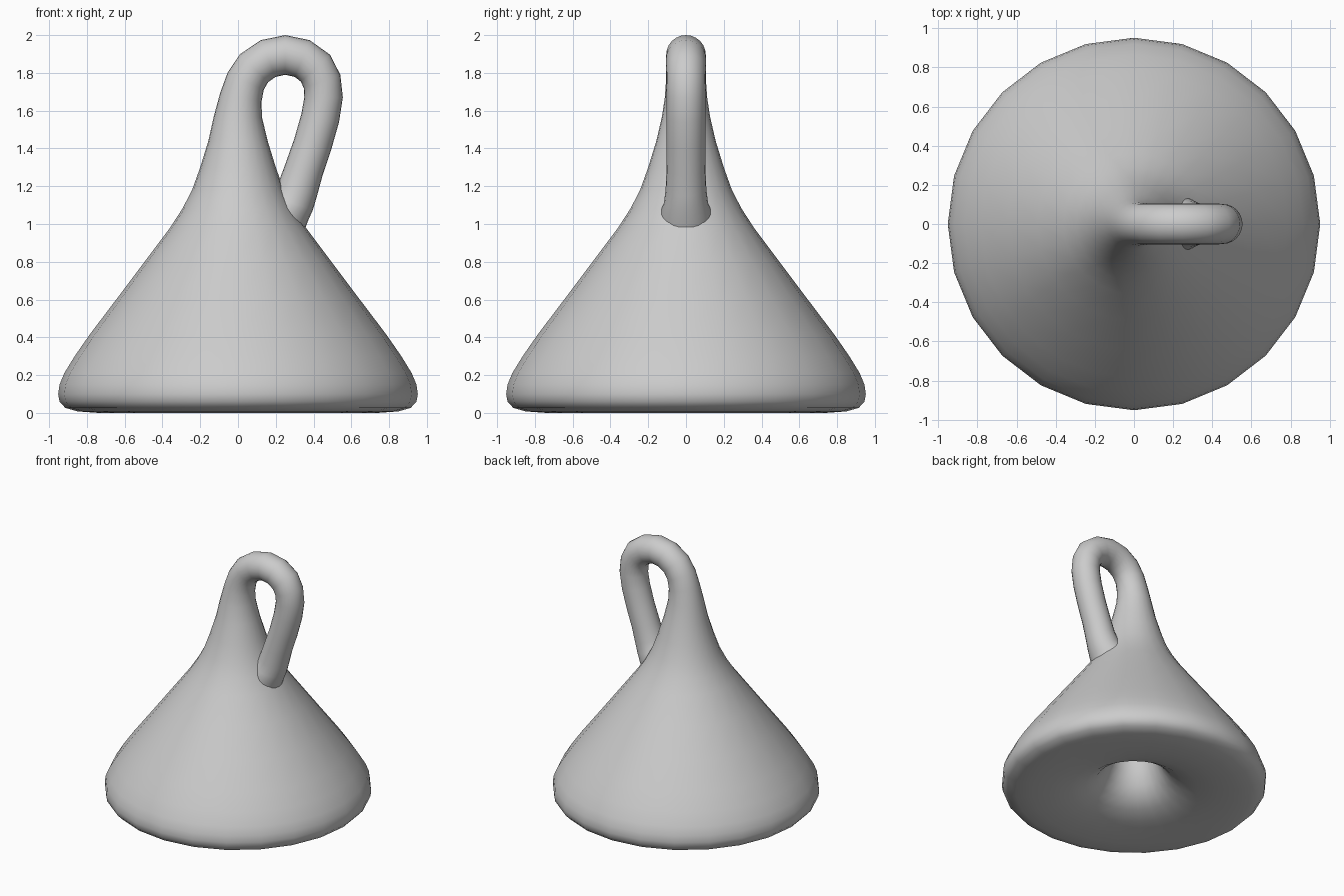
import bpy, bmesh, math

SIDES = 24

# Rings along one continuous tube: (centre x, centre z, radius, tilt in degrees)
inner_funnel = [(0, .50, .135, 0), (0, .38, .15, 0), (0, .27, .175, 0),
                (0, .18, .215, 0), (0, .11, .27, 0), (0, .06, .35, 0),
                (0, .025, .46, 0), (0, .005, .60, 0)]
base_rim = [(0, 0, .74, 0), (0, .008, .85, 0), (0, .027, .915, 0), (0, .06, .945, 0),
            (0, .10, .952, 0), (0, .15, .945, 0), (0, .21, .92, 0)]
cone = [(0, .30, .865, 0), (0, .415, .785, 0), (0, .60, .645, 0), (0, .80, .495, 0),
        (0, .98, .36, 0), (0, 1.08, .295, 0), (0, 1.18, .243, 0), (0, 1.30, .20, 0),
        (0, 1.44, .157, 0), (0, 1.57, .127, 2)]
loop = [(.015, 1.67, .112, 12), (.04, 1.755, .106, 25), (.085, 1.825, .105, 45),
        (.16, 1.876, .105, 68), (.25, 1.895, .105, 90), (.34, 1.876, .105, 112),
        (.41, 1.825, .105, 137), (.445, 1.755, .103, 160), (.453, 1.67, .102, 180),
        (.435, 1.56, .102, 192), (.395, 1.42, .102, 197), (.35, 1.29, .103, 198),
        (.315, 1.18, .108, 198), (.285, 1.11, .117, 197), (.24, 1.06, .138, 197)]
inner_neck = [(.18, .88, .13, 203), (.09, .71, .13, 205), (.02, .58, .133, 190),
              (0, .50, .135, 180)]


def sweep(name, rings):
    bm = bmesh.new()
    rows = []
    for x, z, r, tilt in rings:
        t = math.radians(tilt)
        row = []
        for k in range(SIDES):
            a = math.tau * k / SIDES
            u, y = r * math.cos(a), r * math.sin(a)
            row.append(bm.verts.new((x + u * math.cos(t), y, z - u * math.sin(t))))
        rows.append(row)
    for lo, hi in zip(rows, rows[1:]):
        for k in range(SIDES):
            n = (k + 1) % SIDES
            bm.faces.new((lo[k], lo[n], hi[n], hi[k])).smooth = True
    mesh = bpy.data.meshes.new(name)
    bm.to_mesh(mesh)
    bm.free()
    obj = bpy.data.objects.new(name, mesh)
    bpy.context.collection.objects.link(obj)
    return obj


# Bottle whose neck loops over, enters its own side and opens at the base
sweep("looped_bottle", inner_funnel + base_rim + cone + loop + inner_neck)
